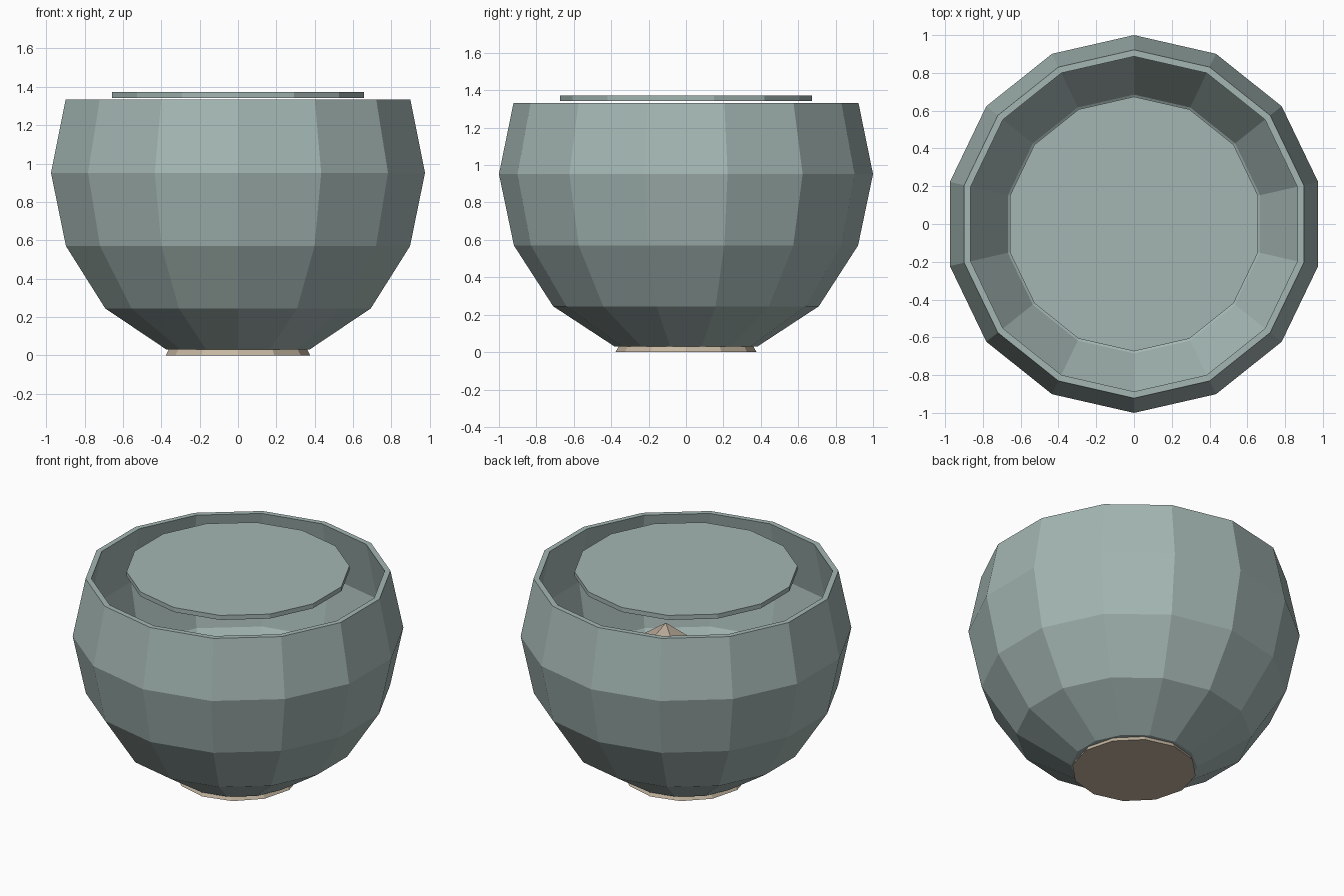
import bpy, bmesh, math, random
from mathutils import Vector

if "Cube" in bpy.data.objects:
    bpy.data.objects.remove(bpy.data.objects["Cube"])


def material(name, rgb):
    m = bpy.data.materials.new(name)
    m.diffuse_color = (*rgb, 1)
    m.use_nodes = True
    m.node_tree.nodes["Principled BSDF"].inputs["Base Color"].default_value = m.diffuse_color
    return m


GLASS = material("grey teal", (0.37, 0.47, 0.45))
SAND = material("beige sand", (0.56, 0.47, 0.36))
ROCK = material("warm grey stone", (0.46, 0.38, 0.30))


def add_object(name, bm, mat):
    bmesh.ops.recalc_face_normals(bm, faces=bm.faces)
    mesh = bpy.data.meshes.new(name)
    bm.to_mesh(mesh)
    bm.free()
    mesh.materials.append(mat)
    ob = bpy.data.objects.new(name, mesh)
    bpy.context.collection.objects.link(ob)
    return ob


def lathe(name, profile, sides, mat):
    """Spin (radius, z) points around z and cap both ends."""
    bm = bmesh.new()
    rings = []
    for r, z in profile:
        angles = [math.pi / 2 + math.tau * i / sides for i in range(sides)]
        rings.append([bm.verts.new((r * math.cos(a), r * math.sin(a), z)) for a in angles])
    for a, b in zip(rings, rings[1:]):
        for i in range(sides):
            j = (i + 1) % sides
            bm.faces.new((a[i], a[j], b[j], b[i]))
    bm.faces.new(rings[0])
    bm.faces.new(rings[-1])
    return add_object(name, bm, mat)


# Bowl: outer wall, flat rim, then inner wall down to the floor
lathe("bowl", [(0.382, 0.03), (0.71, 0.245), (0.92, 0.57), (1.0, 0.952), (0.922, 1.333),
               (0.887, 1.333), (0.963, 0.952), (0.887, 0.58), (0.685, 0.27), (0.37, 0.065)],
      14, GLASS)

# Thin disc floating in the mouth of the bowl
lathe("surface_disc", [(0.674, 1.342), (0.674, 1.372)], 14, GLASS)

# Sand base showing slightly under the bowl
lathe("sand_base", [(0.377, 0.0), (0.358, 0.035), (0.30, 0.13)], 12, SAND)

# Faceted stone inside the bowl, towards the front right
random.seed(4)
bm = bmesh.new()
bmesh.ops.create_icosphere(bm, subdivisions=1, radius=1)
for v in bm.verts:
    k = random.uniform(0.92, 1.05)
    v.co = Vector((0.26 + v.co.x * 0.33 * k, -0.16 + v.co.y * 0.33 * k, 0.50 + v.co.z * 0.40 * k))
add_object("stone", bm, ROCK)
